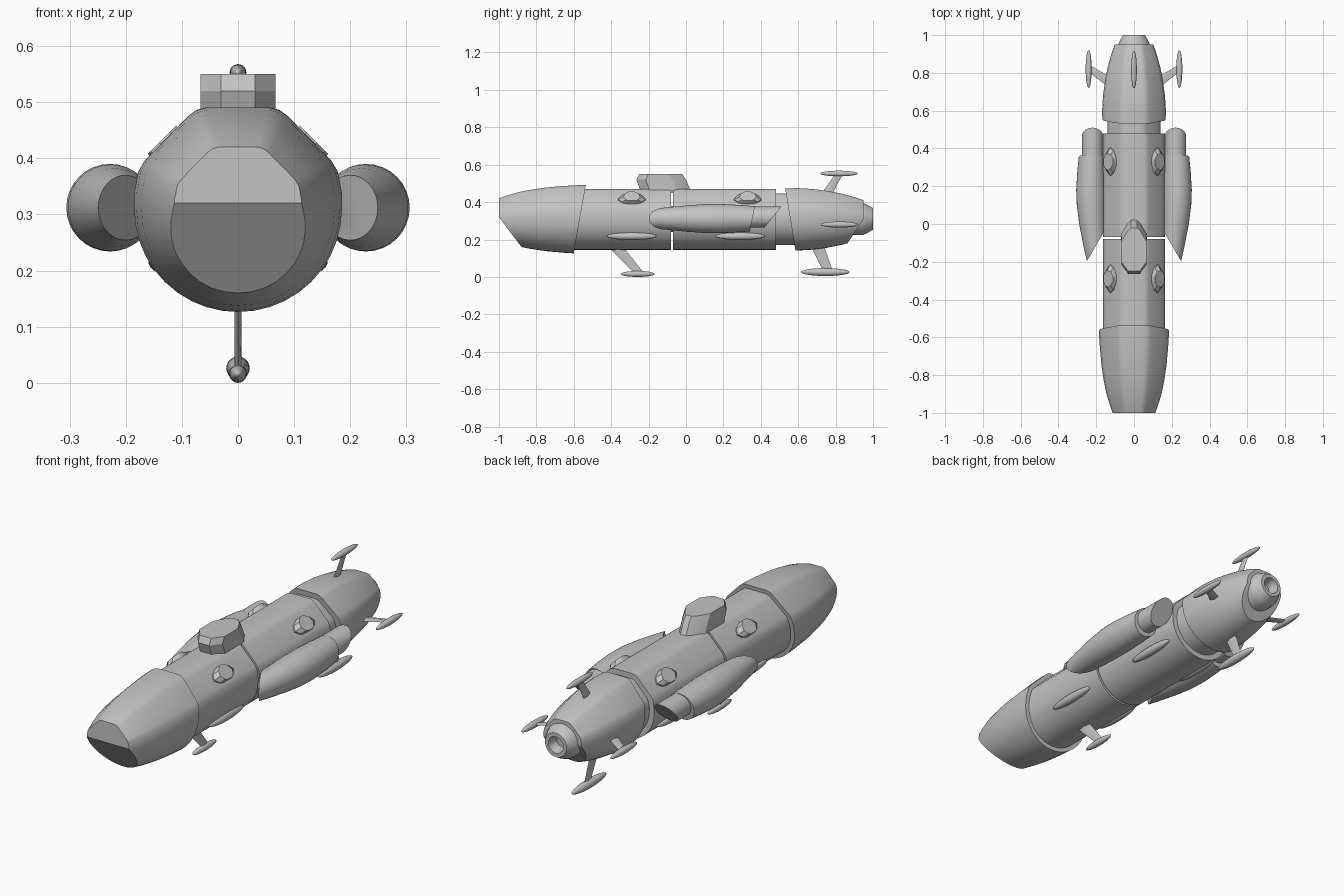
import bpy, bmesh
from math import sin, cos, pi, radians
from mathutils import Vector, Matrix

cube = bpy.data.objects.get("Cube")
if cube:
    bpy.data.objects.remove(cube)

grey = bpy.data.materials.new("hull grey")
grey.use_nodes = True
colour = (0.55, 0.55, 0.55, 1)
grey.diffuse_color = colour
grey.node_tree.nodes["Principled BSDF"].inputs["Base Color"].default_value = colour

MID = 0.31  # height of the hull axis


def finish(name, bm, angle=35):
    bmesh.ops.recalc_face_normals(bm, faces=bm.faces)
    mesh = bpy.data.meshes.new(name)
    bm.to_mesh(mesh)
    bm.free()
    mesh.materials.append(grey)
    for p in mesh.polygons:
        p.use_smooth = True
    mesh.set_sharp_from_angle(angle=radians(angle))
    obj = bpy.data.objects.new(name, mesh)
    bpy.context.collection.objects.link(obj)
    return obj


def loft(name, rings, cuts=(), angle=35):
    """Skin equal-length rings, cap the ends, slice by (point, outward normal)."""
    bm = bmesh.new()
    loops = [[bm.verts.new(p) for p in ring] for ring in rings]
    for a, b in zip(loops, loops[1:]):
        for i in range(len(a)):
            j = (i + 1) % len(a)
            bm.faces.new((a[i], a[j], b[j], b[i]))
    bm.faces.new(loops[0])
    bm.faces.new(loops[-1])
    for point, normal in cuts:
        geom = bm.verts[:] + bm.edges[:] + bm.faces[:]
        res = bmesh.ops.bisect_plane(bm, geom=geom, plane_co=point,
                                     plane_no=normal, clear_outer=True)
        edges = [e for e in res["geom_cut"] if isinstance(e, bmesh.types.BMEdge)]
        bmesh.ops.edgeloop_fill(bm, edges=edges)
    return finish(name, bm, angle)


def circle(x, y, z, r, n=32):
    return [(x + r * cos(2 * pi * i / n), y, z + r * sin(2 * pi * i / n)) for i in range(n)]


# Hull section: flat top, slanted shoulders, round belly
shoulder = [(.3, .975), (.4, .95), (.48, .89), (.9, .46), (.96, .36), (1, .15)]
belly = [(cos(i * pi / 20), -sin(i * pi / 20)) for i in range(21)]
section = shoulder + belly + [(-x, z) for x, z in reversed(shoulder)]


def hull_ring(y, r):
    return [(x * r, y, MID + z * r) for x, z in section]


def hull(name, stations, cuts=()):
    return loft(name, [hull_ring(y, r) for y, r in stations], cuts)


def slant(a, b, facing):
    """Cutting plane through two (y, z) points, facing front (-1) or back (+1)."""
    n = Vector((0, b[1] - a[1], a[0] - b[0]))
    if n.y * facing < 0:
        n.negate()
    return (Vector((0, a[0], a[1])), n.normalized())


# Main hull
hull("front_body", [(-.62, .165), (-.08, .165)])
hull("rear_body", [(-.07, .165), (.48, .165)])
hull("body_core", [(-.2, .07), (.1, .07)])
hull("tail_neck", [(.4, .139), (.62, .139)])
hull("nose", [(-1, .113), (-.975, .122), (-.94, .134), (-.89, .148), (-.83, .16), (-.75, .172),
              (-.65, .181), (-.58, .185), (-.5, .186)],
     [slant((-1, .32), (-.885, .167), -1), slant((-.535, .495), (-.6, .128), 1)])
hull("tail", [(.5, .166), (.6, .169), (.68, .164), (.76, .153), (.83, .139), (.9, .12), (.95, .102)],
     [slant((.95, .31), (.87, .19), 1), slant((.53, .475), (.585, .145), -1)])

# Exhaust nozzle with a hollow mouth
nozzle = [(.86, .088), (.945, .086), (.965, .078), (1, .058), (1, .04), (.95, .03)]
loft("exhaust_nozzle", [circle(0, y, MID, r) for y, r in nozzle])

# Deck tower: tapered plan with a chamfered front and raked back
def tower_ring(z, front, back):
    half = [(.03, front), (.067, front + .05), (.067, back - .075), (.035, back - .02), (.015, back)]
    return [(x, y, z) for x, y in half] + [(-x, y, z) for x, y in reversed(half)]


loft("deck_tower", [tower_ring(.45, -.24, .03), tower_ring(.52, -.265, 0),
                    tower_ring(.55, -.25, -.02)], angle=20)


def pod(name, centre, radius, length):
    bm = bmesh.new()
    bmesh.ops.create_uvsphere(bm, u_segments=20, v_segments=14, radius=1)
    turn = Matrix.Rotation(pi / 2, 4, 'X')
    bmesh.ops.transform(bm, verts=bm.verts,
                        matrix=Matrix.Translation(centre) @ Matrix.Diagonal((radius, length, radius, 1)) @ turn)
    return finish(name, bm, 60)


def strut(name, root, tip, across, chord_root=.03, chord_tip=.02):
    ends = []
    for p, c in ((Vector(root), chord_root), (Vector(tip), chord_tip)):
        along, side = Vector((0, c, 0)), Vector(across) * .006
        ends.append([p - along, p + side, p + along, p - side])
    return loft(name, ends)


# Fins with slender pods above and below
X, Z = (1, 0, 0), (0, 0, 1)
strut("top_fin", (0, .75, .44), (0, .82, .553), X)
pod("top_fin_pod", (0, .818, .553), .015, .1)
strut("rear_keel_fin", (0, .705, .16), (0, .76, .03), X, .035, .025)
pod("rear_keel_pod", (0, .745, .026), .021, .13)
strut("front_keel_fin", (0, -.375, .16), (0, -.25, .02), X, .04, .026)
pod("front_keel_pod", (0, -.258, .016), .016, .09)

for side, label in ((1, "left"), (-1, "right")):
    # Side fins
    strut(label + "_fin", (side * .13, .75, .29), (side * .24, .825, .28), Z)
    pod(label + "_fin_pod", (side * .24, .82, .28), .016, .1)

    # Engine nacelle with an oblique intake
    shape = [(-.22, .198, .046), (-.12, .209, .058), (0, .22, .07), (.1, .226, .077),
             (.18, .228, .078), (.28, .227, .073), (.4, .224, .064)]
    rings = [circle(side * x, y, .312, r) for y, x, r in shape]
    intake = (Vector((side * .245, -.19, MID)), Vector((-side * .13, -.075, 0)).normalized())
    loft(label + "_nacelle", rings, [intake, slant((.34, .235), (.37, .385), 1)])
    loft(label + "_nacelle_exhaust",
         [circle(side * .22, .25, .32, .056), circle(side * .22, .56, .32, .056)],
         [slant((.51, .376), (.42, .264), 1)])

    # Shoulder blisters and belly blisters, fore and aft
    out, down = Vector((side * .71, 0, .7)), Vector((side * .7, 0, -.71))
    for y, place in ((-.29, "front"), (.33, "rear")):
        base = Vector((side * .117, y, .415))
        rings = []
        for height, length in ((-.02, .078), (.008, .074), (.026, .045)):
            plan = [(-1, -.25), (-1, .25), (-.5, .8), (.2, 1), (.8, .7), (1, .4),
                    (1, -.4), (.8, -.7), (.2, -1), (-.5, -.8)]
            rings.append([base + out * height + down * (.036 * u) + Vector((0, length * v, 0))
                          for u, v in plan])
        loft(f"{label}_{place}_shoulder_blister", rings)
    for y, place in ((-.29, "front"), (.29, "rear")):
        pod(f"{label}_{place}_belly_blister", (side * .139, y, .218), .021, .132)
